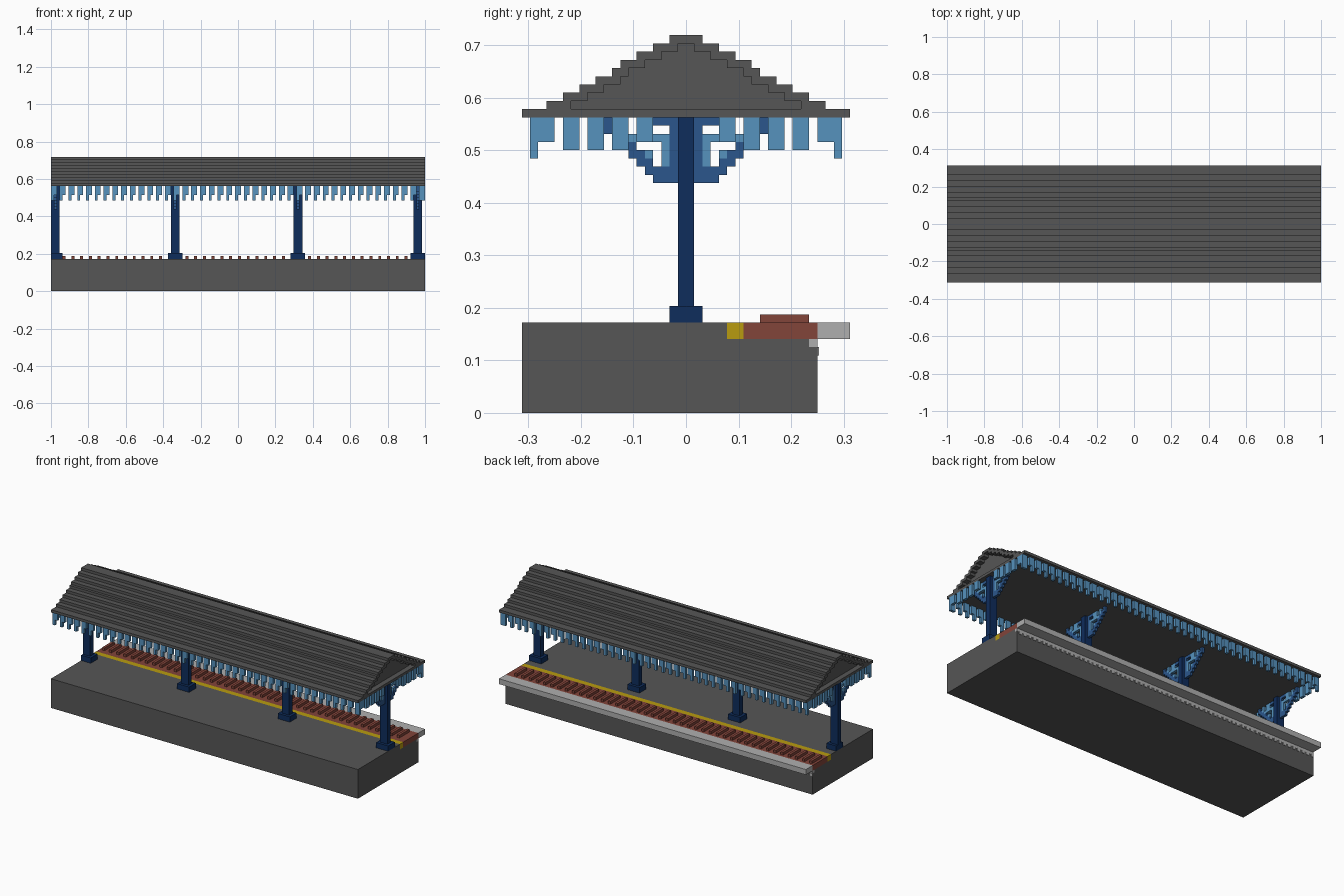
import bpy
import bmesh

if "Cube" in bpy.data.objects:
    bpy.data.objects.remove(bpy.data.objects["Cube"], do_unlink=True)

V = 1 / 64  # one block of the grid


def material(name, rgb):
    m = bpy.data.materials.new(name)
    m.use_nodes = True
    colour = (*rgb, 1)
    m.diffuse_color = colour
    bsdf = next(n for n in m.node_tree.nodes if n.type == 'BSDF_PRINCIPLED')
    bsdf.inputs["Base Color"].default_value = colour
    bsdf.inputs["Roughness"].default_value = 0.9
    return m


GREY = material("dark grey", (0.093, 0.093, 0.093))
PALE = material("pale grey", (0.43, 0.43, 0.43))
RED = material("brick red", (0.225, 0.058, 0.042))
YELLOW = material("warning yellow", (0.48, 0.33, 0.005))
NAVY = material("navy", (0.0045, 0.026, 0.107))
BLUE = material("mid blue", (0.024, 0.094, 0.265))
LIGHT = material("light blue", (0.093, 0.287, 0.515))


def blocks(name, mat, boxes):
    """One object from boxes (x0, x1, y0, y1, z0, z1) in grid units."""
    bm = bmesh.new()
    for x0, x1, y0, y1, z0, z1 in boxes:
        geo = bmesh.ops.create_cube(bm, size=1)
        for v in geo["verts"]:
            v.co.x = (x1 if v.co.x > 0 else x0) * V
            v.co.y = (y1 if v.co.y > 0 else y0) * V
            v.co.z = (z1 if v.co.z > 0 else z0) * V
    me = bpy.data.meshes.new(name)
    bm.to_mesh(me)
    bm.free()
    me.materials.append(mat)
    ob = bpy.data.objects.new(name, me)
    bpy.context.collection.objects.link(ob)
    return ob


def both_y(boxes):
    return boxes + [(a, b, -d, -c, e, f) for a, b, c, d, e, f in boxes]


# Platform with surface strips along the track side
blocks("platform", GREY, [(-64, 64, -20, 16, 0, 8), (-64, 64, -20, 15, 8, 9),
                          (-64, 64, -20, 5, 9, 11)])
blocks("warning_line", YELLOW, [(-64, 64, 5, 7, 9, 11)])
blocks("brick_strip", RED, [(-64, 64, 7, 16, 9, 11)])
blocks("tactile_bars", RED, [(x, x + 1, 9, 15, 11, 12) for x in range(-63, 63, 3)])
blocks("platform_edge", PALE, [(-64, 64, 16, 20, 9, 11), (-64, 64, 15, 16, 8, 9)])
blocks("edge_teeth", PALE, [(x, x + 1, 15.5, 16.2, 7, 8) for x in range(-64, 64, 2)])

# Stepped roof: overhanging shell and a core whose gables are set back
half = [20, 17, 15, 13, 11, 9, 8, 6, 4, 2]
shell = [(-64, 64, -20, 20, 36, 37), (-64, 64, -2, 2, 45, 46)]
core = []
for i in range(1, 9):
    inner = half[i + 1] - 1
    shell += both_y([(-64, 64, inner, half[i], 36 + i, 37 + i)])
    core.append((-62, 62, -inner, inner, 36 + i, 37 + i))
blocks("roof_shell", GREY, shell)
blocks("roof_gables", GREY, core)

# Hanging valance boards along the eaves and across the ends
eaves = []
for x in range(-64, 63, 3):
    eaves += both_y([(x, x + 2, 18, 19, 33, 36), (x, x + 1, 18, 19, 31, 33)])
eaves += both_y([(63, 64, 18, 19, 31, 36)])
blocks("eaves_valance", LIGHT, eaves)
ends = []
for x in (-64, 63):
    for y in (4, 7, 10, 13, 16):
        ends += both_y([(x, x + 1, y, y + 2, 33 if y in (4, 16) else 32, 36)])
blocks("end_valance", LIGHT, ends)

# Posts, each with a foot and a pair of curved brackets
for n, x in enumerate((-64, -23, 19, 60), 1):
    blocks(f"post_{n}", NAVY, [(x, x + 3, -1, 1, 13, 36),
                               (max(x - 1, -64), x + 4, -2, 2, 11, 13)])
    a, b = x + 1, x + 2
    arc = [(a, b, 1, 2, 30, 36), (a, b, 2, 4, 35, 36), (a, b, 1, 3, 28, 30)]
    for y, z in ((3, 28), (4, 29), (5, 30), (6, 31), (7, 32), (8, 33), (9, 34)):
        arc.append((a, b, y, y + 1, z, z + 2))
    blocks(f"bracket_{n}", BLUE, both_y(arc))
    fill = [(a, b, 2, 3, 30, 33), (a, b, 2, 7, 33, 34), (a, b, 4, 6, 34, 36),
            (a, b, 7, 8, 34, 36), (a, b, 4, 5, 31, 32)]
    blocks(f"bracket_tracery_{n}", LIGHT, both_y(fill))
